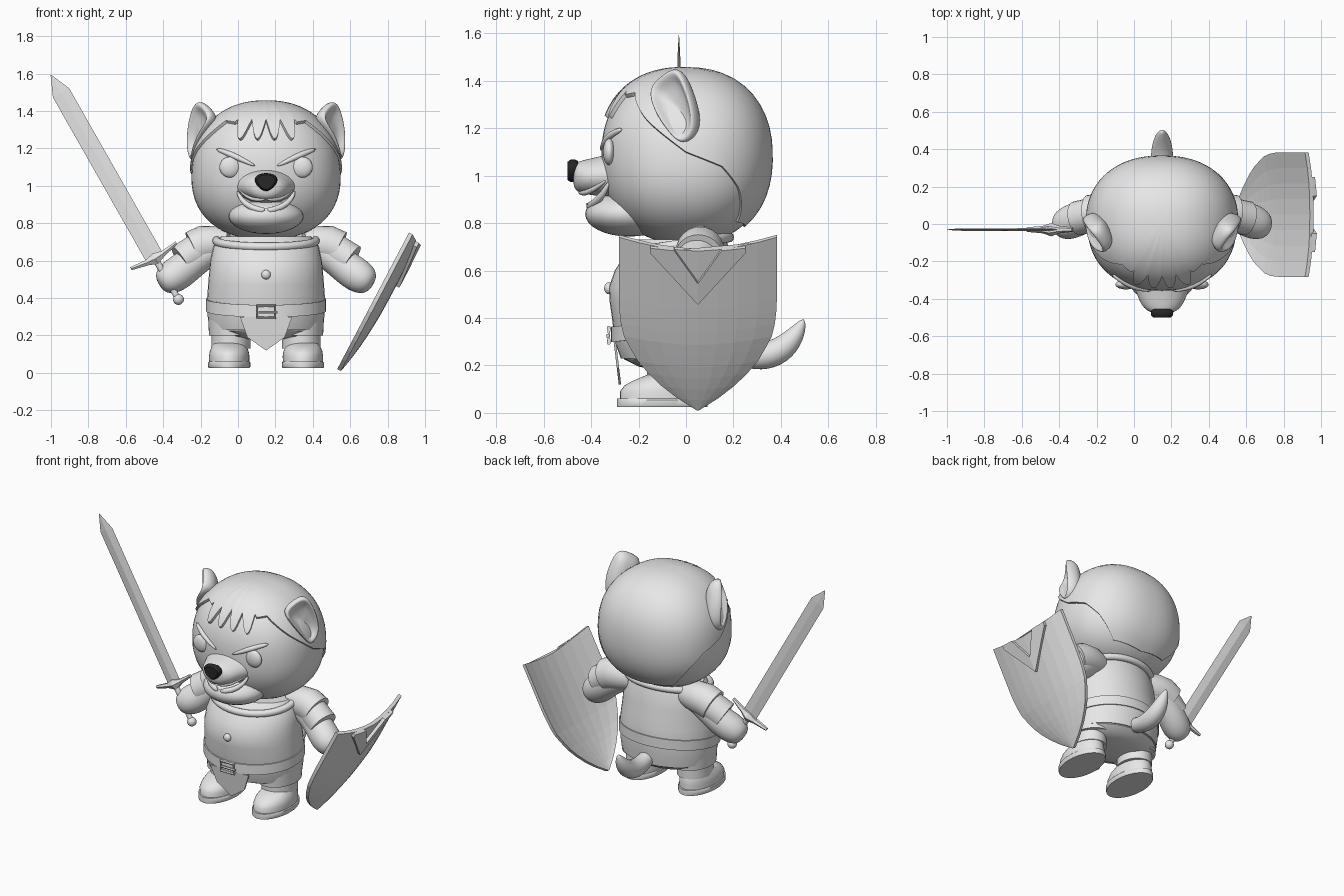
import bpy, bmesh, math
from math import sin, cos, pi, radians
from mathutils import Vector as V

cube = bpy.data.objects.get("Cube")
if cube:
    bpy.data.objects.remove(cube, do_unlink=True)


def material(name, value):
    m = bpy.data.materials.new(name)
    m.use_nodes = True
    m.diffuse_color = (value, value, value, 1)
    m.node_tree.nodes["Principled BSDF"].inputs["Base Color"].default_value = (value, value, value, 1)
    return m


GREY, BLACK = material("light grey", 0.8), material("black", 0.02)
BODY = V((0.15, 0, 0))  # the figure stands beside the centre line


def add(name, verts, faces, mat=GREY, mirror=False, sub=0, flat=False, at=BODY):
    mesh = bpy.data.meshes.new(name)
    mesh.from_pydata([tuple(v) for v in verts], [], faces)
    bm = bmesh.new()
    bm.from_mesh(mesh)
    bmesh.ops.recalc_face_normals(bm, faces=bm.faces)
    bm.to_mesh(mesh)
    bm.free()
    mesh.materials.append(mat)
    o = bpy.data.objects.new(name, mesh)
    bpy.context.collection.objects.link(o)
    o.location = at
    if not flat:
        bpy.ops.object.select_all(action="DESELECT")
        o.select_set(True)
        bpy.context.view_layer.objects.active = o
        bpy.ops.object.shade_smooth_by_angle(angle=radians(180 if sub else 40))
    if mirror:
        o.modifiers.new("Mirror", "MIRROR")
    if sub:
        s = o.modifiers.new("Smooth", "SUBSURF")
        s.levels = s.render_levels = sub
    return o


def loft(name, rings, loop=False, **kw):
    n, m = len(rings[0]), len(rings)
    verts = [p for r in rings for p in r]
    faces = [(i * n + j, i * n + (j + 1) % n, (i + 1) % m * n + (j + 1) % n, (i + 1) % m * n + j)
             for i in range(m if loop else m - 1) for j in range(n)]
    if not loop:
        faces += [tuple(range(n)), tuple(range((m - 1) * n, m * n))]
    return add(name, verts, faces, **kw)


def oval(z, rx, front, back, cx=0, n=40):
    mid, ry = (front + back) / 2, (back - front) / 2
    return [V((cx + rx * cos(2 * pi * k / n), mid + ry * sin(2 * pi * k / n), z)) for k in range(n)]


def tube(name, pts, radii, n=12, loop=False, **kw):
    pts = [V(p) for p in pts]
    rings, m = [], len(pts)
    for i, (p, r) in enumerate(zip(pts, radii)):
        a, b = (pts[i - 1], pts[(i + 1) % m]) if loop else (pts[max(i - 1, 0)], pts[min(i + 1, m - 1)])
        t = (b - a).normalized()
        side = t.cross(V((0, 0, 1)) if abs(t.z) < 0.95 else V((0, 1, 0))).normalized()
        up = side.cross(t)
        rings.append([p + r * (side * cos(2 * pi * k / n) + up * sin(2 * pi * k / n)) for k in range(n)])
    return loft(name, rings, loop=loop, **kw)


def ellipsoid(name, c, r, n=16, **kw):
    rings = [[V((c[0] + r[0] * sin(e) * cos(a), c[1] + r[1] * sin(e) * sin(a), c[2] + r[2] * cos(e)))
              for a in [pi * j / n for j in range(2 * n)]] for e in [pi * (i + 0.15) / (n + 0.3) for i in range(n + 1)]]
    return loft(name, rings, **kw)


def interp(table, x):
    for (x0, y0), (x1, y1) in zip(table, table[1:]):
        if x <= x1:
            return y0 + (y1 - y0) * (x - x0) / (x1 - x0)
    return table[-1][1]


# Head: a soft box-like ball, wider at the cheeks
HX, HY, HZ, MID, POW = 0.398, 0.357, 0.368, 1.08, 2.25


def head_point(az, el, grow=1.0):
    d = V((sin(az) * cos(el), -cos(az) * cos(el), sin(el)))
    r = sum(abs(c / s) ** POW for c, s in zip(d, (HX, HY, HZ))) ** (-1 / POW)
    p = d * r * grow
    return V((p.x * (1 - 0.15 * p.z), p.y, p.z + MID))


def face_point(x, z, lift=0.0):
    rest = 1 - abs(x / HX) ** POW - abs((z - MID) / HZ) ** POW
    return V((x, -HY * max(rest, 0.01) ** (1 / POW) - lift, z))


turn = [2 * pi * k / 64 for k in range(64)]
loft("head", [[head_point(a, -pi / 2 + pi * (i + 0.1) / 32.2) for a in turn] for i in range(33)])

# Hair cap with a toothed fringe, sweeping down behind the ears
SIDE = [(32, 1.33), (46, 1.34), (65, 1.23), (90, 1.1), (112, 1.04), (125, 0.95), (138, 0.81), (180, 0.79)]


def hair_edge(az):
    deg = abs(math.degrees(az))
    z = 1.345 - 0.1 * abs(sin(pi * deg / 16)) ** 1.2 if deg < 32 else interp(SIDE, deg)
    low, high = -pi / 2, pi / 2
    for _ in range(24):
        e = (low + high) / 2
        low, high = (e, high) if head_point(az, e).z < z else (low, e)
    return low


columns = [-pi + 2 * pi * k / 180 for k in range(180)]
edges = [hair_edge(a) for a in columns]
ROWS = [(i + 0.1) / 18.1 for i in range(19)]
hair = [[head_point(a, pi / 2 + (e - pi / 2) * f, 1.025 + 0.02 * f * max(cos(a), 0)) for a, e in zip(columns, edges)]
        for f in ROWS]
hair.append([head_point(a, e - 0.02, 0.97) for a, e in zip(columns, edges)])
loft("hair", hair)

# Cupped ears, hugging the sides of the head
EAR = [(.38, 0, 1.125), (.375, -.05, 1.17), (.345, -.12, 1.27), (.27, -.145, 1.365), (.3, -.09, 1.415),
       (.35, -.025, 1.46), (.38, .01, 1.39), (.4, .045, 1.29), (.4, .055, 1.18)]
MIDDLE, FACING = V((0.35, -0.03, 1.28)), V((0.78, -0.58, 0.1))
CUP = [(0.3, -0.07), (0.9, -0.045), (1.07, 0.01), (0.97, 0.04), (0.82, 0.03), (0.62, 0.005), (0.1, 0)]
loft("ears", [[MIDDLE + (V(p) - MIDDLE) * s + FACING * w for p in EAR] for s, w in CUP], mirror=True, sub=2)

# Face
SNOUT = [(-.25, .2, .12, 1.0), (-.34, .15, .09, .998), (-.41, .125, .077, .995), (-.45, .1, .069, .993), (-.478, .06, .05, 1.0)]
loft("snout", [[V((rx * cos(a), y, cz + rz * sin(a))) for a in turn[::4]] for y, rx, rz, cz in SNOUT], sub=2)
ellipsoid("lower_jaw", (0, -0.24, 0.838), (0.2, 0.185, 0.095))
NOSE = [(-0.455, 0.85), (-0.468, 1), (-0.487, 0.98), (-0.499, 0.8)]
loft("nose", [[V((0.058 * s * cos(a) * (1 + 0.3 * sin(a)), y, 1.02 + 0.048 * s * sin(a))) for a in turn[::2]]
              for y, s in NOSE], mat=BLACK)
ellipsoid("eyes", face_point(0.193, 1.1), (0.056, 0.026, 0.056), mirror=True)
tube("brows", [face_point(x, z, 0.004) for x, z in [(.055, 1.105), (.12, 1.135), (.19, 1.17), (.27, 1.198)]],
     [0.006, 0.014, 0.018, 0.01], mirror=True, sub=1)
tube("upper_lips", [(0, -0.45, 0.933), (0.05, -0.43, 0.925), (0.1, -0.39, 0.94), (0.15, -0.33, 0.985)],
     [0.012, 0.014, 0.012, 0.006], mirror=True, sub=1)
tube("lower_lips", [(0, -0.413, 0.865), (0.08, -0.388, 0.88), (0.135, -0.345, 0.925), (0.155, -0.325, 0.975)],
     [0.018, 0.018, 0.015, 0.006], mirror=True, sub=1)

# Tunic, collar, belt and trimmings
TORSO = [(.23, .3, -.275, .21), (.3, .312, -.3, .22), (.4, .315, -.312, .225), (.47, .31, -.322, .22), (.53, .305, -.325, .21),
         (.6, .298, -.3, .2), (.68, .28, -.25, .185), (.73, .24, -.2, .17)]
loft("tunic", [oval(*row) for row in TORSO])
tube("collar", [V((0.265 * cos(a), -0.035 + 0.215 * sin(a), 0.707 + 0.033 * sin(a))) for a in turn], [0.022] * 64, loop=True)
BELT = [(0.335, 1), (0.335, 1.025), (0.4, 1.025), (0.4, 1)]
belt = [[V((p.x * g, -0.042 + (p.y + 0.042) * g, p.z + 0.12 * p.y)) for p in oval(z, 0.313, -0.31, 0.226)] for z, g in BELT]
loft("belt", belt, loop=True)
BUCKLE = [(-0.048, 0.295), (0.048, 0.295), (0.048, 0.36), (-0.048, 0.36)]
tube("buckle", [(x, -0.325, z) for x, z in BUCKLE], [0.009] * 4, n=6, loop=True)
tube("buckle_pin", [(-0.04, -0.33, 0.325), (0.06, -0.33, 0.325)], [0.008] * 2, n=6)
ellipsoid("button", (0, -0.325, 0.525), (0.025, 0.02, 0.025), n=10)
FLAP = [(-0.14, 0.3), (0.14, 0.3), (0.1, 0.19), (0, 0.12), (-0.1, 0.19)]
loft("front_flap", [[V((x, y + 0.12 * (0.3 - z), z)) for x, z in FLAP] for y in (-0.305, -0.295)], flat=True)

# Arms and layered sleeves
ARM_PATH = [(.2, .05, .69), (.33, .055, .64), (.42, .04, .57), (.49, .01, .52), (.545, -.01, .487), (.57, -.015, .472)]
tube("arms", ARM_PATH, [.075, .085, .093, .098, .08, .04], mirror=True, sub=2)
tube("shoulder_sleeves", [(.2, .05, .69), (.26, .06, .692), (.335, .06, .685), (.39, .055, .66)], [.082, .095, .102, .1],
     n=24, mirror=True)
tube("sleeve_cuffs", [(0.35, 0.055, 0.665), (0.455, 0.03, 0.598)], [0.09, 0.092], n=24, mirror=True)

# Shorts, legs and shoes
loft("shorts_seat", [oval(0.27, 0.305, -0.28, 0.21), oval(0.225, 0.295, -0.26, 0.2), oval(0.195, 0.25, -0.2, 0.16),
                     oval(0.18, 0.15, -0.12, 0.1)])
loft("shorts_legs", [oval(z, r, -0.04 - r * 1.3, -0.04 + r * 1.3, 0.185) for z, r in [(0.3, 0.125), (0.2, 0.12)]], mirror=True)
loft("legs", [oval(z, 0.104, -0.165, 0.08, 0.188) for z in (0.25, 0.13)], mirror=True)
SHOE = [(.05, .107, -.278, .08), (.09, .108, -.278, .08), (.115, .104, -.26, .078), (.135, .096, -.225, .072), (.16, .085, -.165, .06)]
loft("shoes", [oval(*row, cx=0.197) for row in SHOE], mirror=True)
loft("soles", [oval(z, r, -0.28 - r / 10, 0.08 + r / 10, 0.197) for z, r in [(.025, .108), (.032, .113), (.055, .113), (.06, .108)]],
     mirror=True)
tube("shoe_straps", [(.095, -.1, .07), (.12, -.14, .125), (.197, -.165, .15), (.275, -.14, .125), (.3, -.1, .07)],
     [0.014] * 5, mirror=True, sub=1)

# Curled tail
tube("tail", [(0, .13, .29), (0, .24, .24), (0, .34, .235), (0, .42, .275), (0, .475, .345), (0, .497, .395)],
     [0.045, 0.055, 0.064, 0.058, 0.036, 0.008], sub=2)

# Sword, tilted outward in the right hand
GRIP, ANGLE = V((-0.442, -0.03, 0.61)), radians(-29.6)
sword = [
    loft("sword_blade", [[V((w, 0, z)), V((0, t, z)), V((-w, 0, z)), V((0, -t, z))]
                         for z, w, t in [(0, .05, .008), (1.02, .05, .006), (1.13, .002, .001)]], flat=True, at=GRIP),
    loft("sword_guard", [[V((x, t * cos(k * pi / 3), 0.35 * abs(x) ** 1.5 + h * sin(k * pi / 3))) for k in range(6)]
                         for x, t, h in [(-.14, .012, .01), (-.05, .02, .018), (0, .036, .036), (.05, .02, .018), (.14, .012, .01)]],
         flat=True, at=GRIP),
    tube("sword_handle", [(0, 0, 0), (0, 0, -0.25)], [0.018, 0.016], at=GRIP),
    ellipsoid("sword_pommel", (0, 0, -0.25), (0.029, 0.029, 0.029), n=10, at=GRIP)]
for part in sword:
    part.rotation_euler.y = ANGLE

# Shield: curved plate leaning outward beside the left hand
BASE, UP, OUT = V((0.55, 0.05, 0.01)), V((0.465, 0, 0.885)), V((0.885, 0, -0.465))
WIDTH = [(0, 0.004), (0.1, 0.12), (0.2, 0.2), (0.3, 0.262), (0.45, 0.32), (0.6, 0.333), (1, 0.333)]


def shield_point(y, s, lift):
    w = interp(WIDTH, s / 0.785)
    bulge = 0.05 * w / 0.333 * (1 - min(abs(y) / w, 1) ** 2)
    return BASE + V((0, y, 0)) + UP * s + OUT * (bulge + lift)


def shield_grid(lift, cols=8, rows=14):
    grid = []
    for i in range(rows + 1):
        f = i / rows
        w = interp(WIDTH, f)
        row = [-1 + 2 * j / cols for j in range(cols + 1)]
        grid.append([shield_point(w * t, f * 0.785, lift) + UP * 0.04 * f * abs(t) ** 1.5 for t in row])
    return grid


outer, inner = shield_grid(0), shield_grid(-0.022)
loft("shield", [a + b[::-1] for a, b in zip(outer, inner)], flat=True, at=V())
ARM = [(0, 0.54), (0.2, 0.775), (0.2, 0.8), (0.1, 0.795), (0, 0.64)]
for label, sign in [("left", 1), ("right", -1)]:
    loft(label + "_shield_chevron", [[shield_point(sign * y, s, lift) for y, s in ARM] for lift in (-0.012, 0.02)],
         flat=True, at=V())
